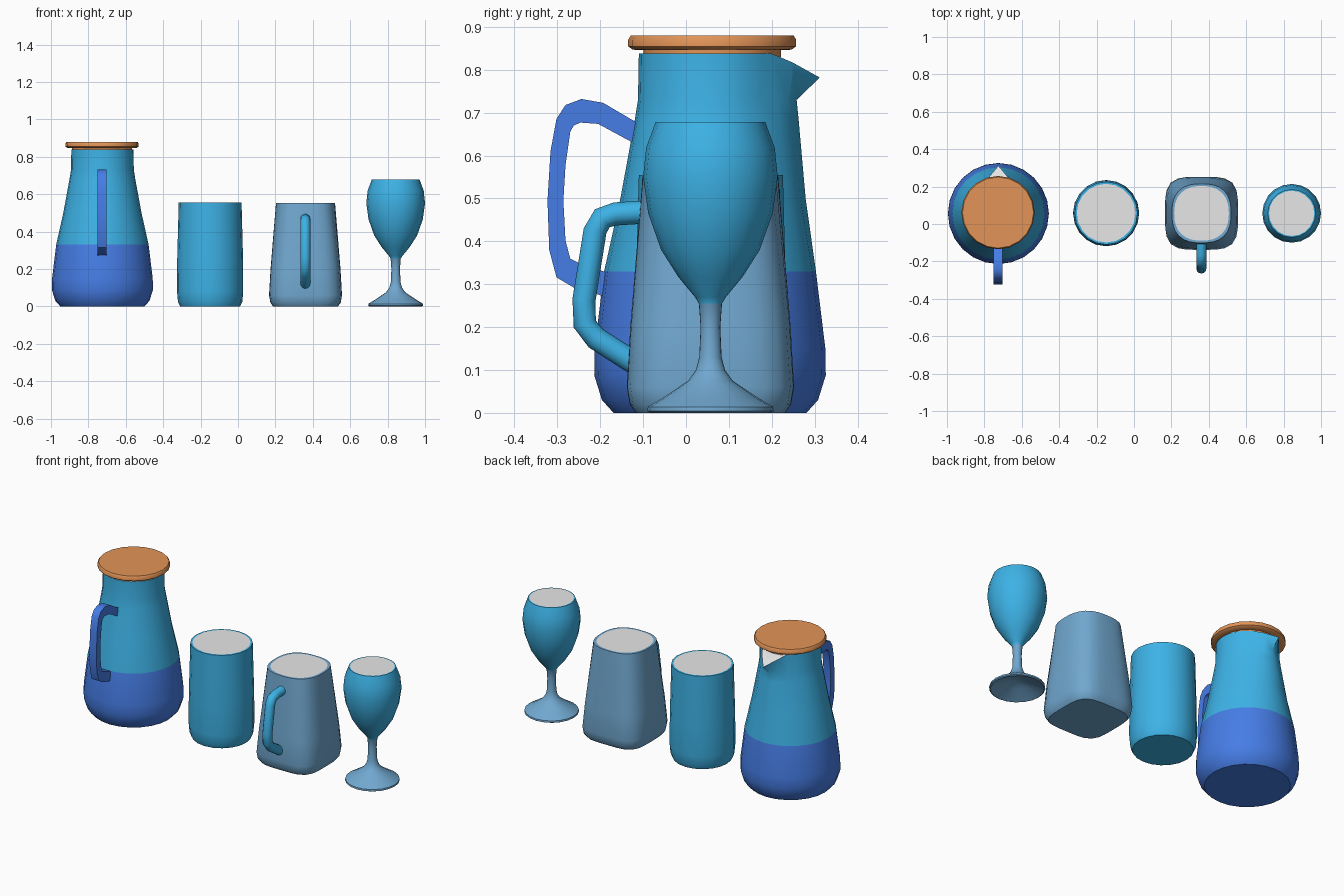
import bpy, bmesh, math
from mathutils import Vector

if "Cube" in bpy.data.objects:
    bpy.data.objects.remove(bpy.data.objects["Cube"])


def material(name, rgb):
    def lin(c):
        c /= 255
        return c / 12.92 if c <= 0.04045 else ((c + 0.055) / 1.055) ** 2.4
    m = bpy.data.materials.new(name)
    m.diffuse_color = (*[lin(c) for c in rgb], 1)
    m.use_nodes = True
    m.node_tree.nodes["Principled BSDF"].inputs["Base Color"].default_value = m.diffuse_color
    return m


SKY = material("sky blue", (61, 178, 230))
ROYAL = material("royal blue", (70, 125, 230))
STEEL = material("steel blue", (113, 168, 208))
WOOD = material("warm wood", (226, 148, 87))
PALE = material("pale grey", (231, 231, 231))


def finish(name, bm, mats, angle=40):
    bmesh.ops.recalc_face_normals(bm, faces=bm.faces)
    me = bpy.data.meshes.new(name)
    bm.to_mesh(me)
    bm.free()
    for m in mats:
        me.materials.append(m)
    for p in me.polygons:
        p.use_smooth = True
    me.set_sharp_from_angle(angle=math.radians(angle))
    ob = bpy.data.objects.new(name, me)
    bpy.context.collection.objects.link(ob)
    return ob


def loft(name, centre, rings, mats, colour, shape=None, sides=20, angle=40):
    """Stack of closed rings (r, z); colour(i) gives the slot of band i.
    The bottom is band -1, the top cap is band len(rings) - 1."""
    bm = bmesh.new()
    shape = shape or (lambda i, r, z, a: (r * math.sin(a), r * math.cos(a), z))
    loops = []
    for i, (r, z) in enumerate(rings):
        loop = []
        for k in range(sides):
            x, y, h = shape(i, r, z, 2 * math.pi * k / sides)
            loop.append(bm.verts.new((centre[0] + x, centre[1] + y, h)))
        loops.append(loop)
    bm.faces.new(loops[0]).material_index = colour(-1)
    bm.faces.new(loops[-1]).material_index = colour(len(rings) - 1)
    for i in range(len(rings) - 1):
        a, b = loops[i], loops[i + 1]
        for k in range(sides):
            n = (k + 1) % sides
            bm.faces.new((a[k], a[n], b[n], b[k])).material_index = colour(i)
    return finish(name, bm, mats, angle)


# Jug body: two-tone, with a spout pulled out of the rim towards +y
JUG = (-0.725, 0.056)
jug_rings = [(0.225, 0), (0.252, 0.03), (0.27, 0.088), (0.269, 0.15),
             (0.247, 0.33), (0.209, 0.5), (0.176, 0.68), (0.168, 0.73),
             (0.166, 0.838), (0.14, 0.838)]
swell = {5: 0.014, 6: 0.031, 7: 0.034}


def jug_shape(i, r, z, a):
    off = min(a, 2 * math.pi - a)
    if i == 8:
        w = max(0, 1 - off / 0.42)
        r, z = r + 0.09 * w, z - 0.056 * w
    else:
        r += swell.get(i, 0) * max(0, 1 - off / 0.75)
    return r * math.sin(a), r * math.cos(a), z


loft("jug_body", JUG, jug_rings, [SKY, ROYAL, PALE],
     lambda i: 1 if i < 4 else (2 if i >= 8 else 0), jug_shape, 24)

# Jug lid with a plug below it
loft("jug_lid", (-0.727, 0.061),
     [(0.16, 0.83), (0.16, 0.846), (0.185, 0.847), (0.196, 0.855),
      (0.196, 0.87), (0.19, 0.88)], [WOOD], lambda i: 0, angle=35)

# Jug handle: flat strap between an outer and an inner outline (y, z)
outer = [(-0.10, 0.668), (-0.12, 0.68), (-0.193, 0.723), (-0.244, 0.732),
         (-0.281, 0.718), (-0.302, 0.686), (-0.316, 0.61), (-0.323, 0.495),
         (-0.319, 0.38), (-0.302, 0.316), (-0.258, 0.29), (-0.19, 0.272)]
inner = [(-0.10, 0.617), (-0.12, 0.628), (-0.205, 0.674), (-0.246, 0.677),
         (-0.262, 0.67), (-0.27, 0.655), (-0.281, 0.577), (-0.286, 0.495),
         (-0.281, 0.402), (-0.27, 0.36), (-0.242, 0.346), (-0.18, 0.326)]
bm = bmesh.new()
sections = []
for o, n in zip(outer, inner):
    sections.append([bm.verts.new((-0.727 + x, p[0], p[1]))
                     for x, p in ((-0.023, o), (0.023, o), (0.023, n), (-0.023, n))])
for a, b in zip(sections, sections[1:]):
    for k in range(4):
        bm.faces.new((a[k], a[(k + 1) % 4], b[(k + 1) % 4], b[k]))
bm.faces.new(sections[0])
bm.faces.new(sections[-1])
finish("jug_handle", bm, [ROYAL])

# Tumbler, filled to the rim
loft("tumbler", (-0.149, 0.058),
     [(0.16, 0), (0.172, 0.025), (0.177, 0.08), (0.176, 0.25), (0.168, 0.555),
      (0.157, 0.555)], [SKY, PALE], lambda i: int(i == 5), sides=20)


# Mug: rounded-square section getting rounder towards the rim
def mug_shape(i, r, z, a):
    n = 4.2 - 1.6 * z / 0.555
    if i == 5:
        n = 2.4
    s, c = math.sin(a), math.cos(a)
    k = r / (abs(s) ** n + abs(c) ** n) ** (1 / n)
    return k * s, k * c, z


loft("mug_body", (0.361, 0.057),
     [(0.174, 0), (0.188, 0.02), (0.195, 0.06), (0.187, 0.2), (0.158, 0.552),
      (0.146, 0.552)], [STEEL, PALE], lambda i: int(i == 5), mug_shape, 32)

# Mug handle: round tube swept in the y-z plane
path = [Vector((0.36, y, z)) for y, z in
        [(-0.085, 0.469), (-0.165, 0.464), (-0.195, 0.454), (-0.212, 0.425),
         (-0.238, 0.263), (-0.236, 0.207), (-0.21, 0.174), (-0.137, 0.127),
         (-0.115, 0.114)]]
bm = bmesh.new()
tube = []
for i, p in enumerate(path):
    d = (path[min(i + 1, len(path) - 1)] - path[max(i - 1, 0)]).normalized()
    side = d.cross(Vector((1, 0, 0)))
    tube.append([bm.verts.new(p + 0.027 * (math.cos(t) * Vector((1, 0, 0)) + math.sin(t) * side))
                 for t in [2 * math.pi * k / 12 for k in range(12)]])
for a, b in zip(tube, tube[1:]):
    for k in range(12):
        bm.faces.new((a[k], a[(k + 1) % 12], b[(k + 1) % 12], b[k]))
bm.faces.new(tube[0])
bm.faces.new(tube[-1])
finish("mug_handle", bm, [SKY], 50)

# Goblet: hollow foot and stem, then the bowl filled to the rim
goblet_rings = [(0.01, 0.05), (0.06, 0.035), (0.14, 0), (0.147, 0.004), (0.146, 0.014),
                (0.108, 0.037), (0.052, 0.075), (0.034, 0.1), (0.026, 0.13),
                (0.023, 0.2), (0.027, 0.255), (0.036, 0.27), (0.075, 0.317),
                (0.115, 0.38), (0.145, 0.465), (0.157, 0.55), (0.15, 0.618),
                (0.128, 0.678), (0.121, 0.678)]
loft("goblet", (0.843, 0.057), goblet_rings, [STEEL, SKY, PALE],
     lambda i: 0 if i < 10 else (2 if i == 18 else 1), sides=20)
